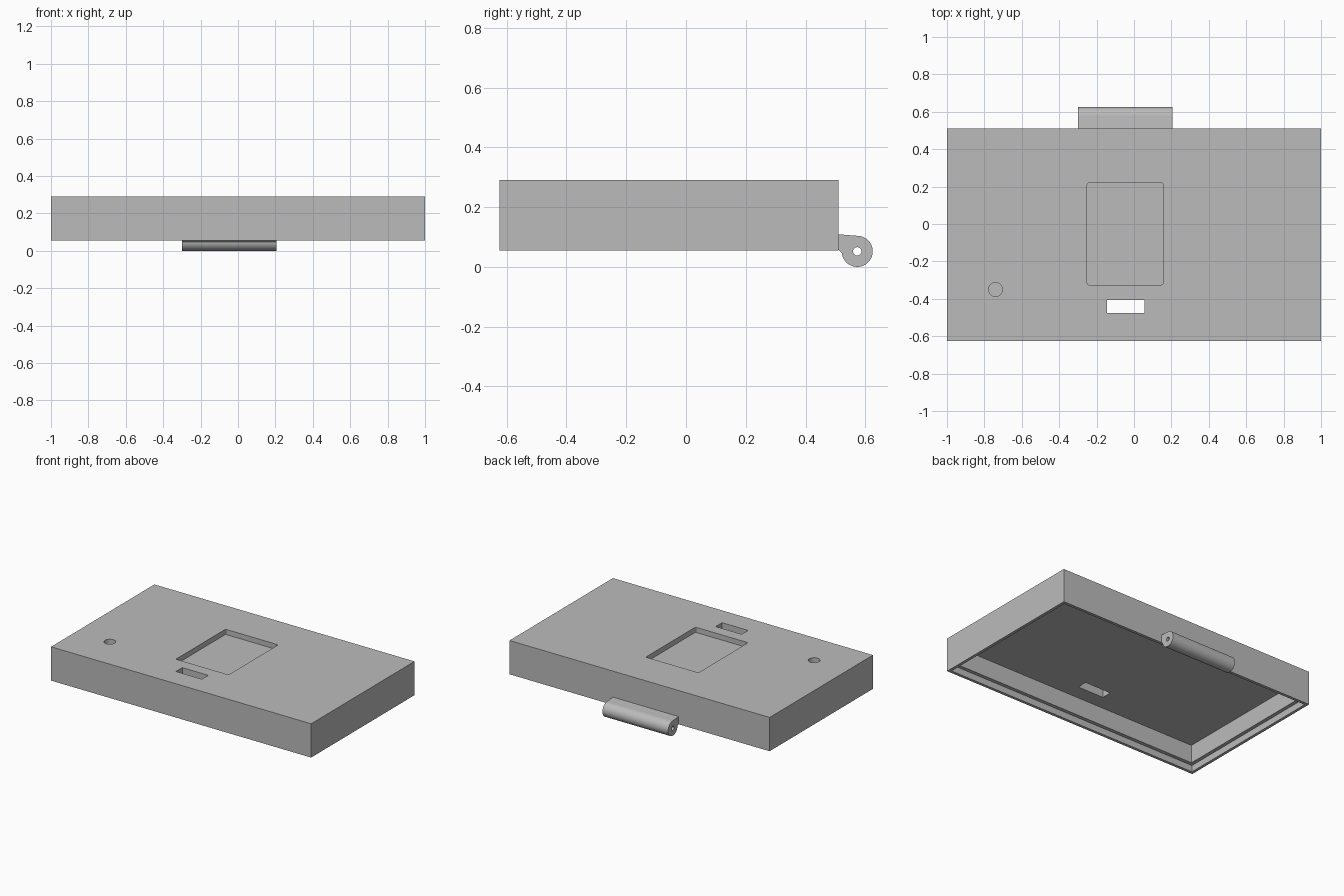
import bpy, bmesh, math
from mathutils import Matrix, Vector

cube = bpy.data.objects.get("Cube")
if cube:
    bpy.data.objects.remove(cube, do_unlink=True)

grey = bpy.data.materials.new("plain grey")
grey.use_nodes = True
colour = (0.5, 0.5, 0.5, 1)
grey.diffuse_color = colour
grey.node_tree.nodes["Principled BSDF"].inputs["Base Color"].default_value = colour


def finish(name, bm):
    bmesh.ops.recalc_face_normals(bm, faces=bm.faces)
    mesh = bpy.data.meshes.new(name)
    bm.to_mesh(mesh)
    bm.free()
    mesh.materials.append(grey)
    obj = bpy.data.objects.new(name, mesh)
    bpy.context.collection.objects.link(obj)
    return obj


def box(name, x, y, z, round_corners=0):
    bm = bmesh.new()
    size = Matrix.Diagonal((x[1] - x[0], y[1] - y[0], z[1] - z[0], 1))
    centre = Vector((sum(x), sum(y), sum(z))) / 2
    bmesh.ops.create_cube(bm, size=1, matrix=Matrix.Translation(centre) @ size)
    if round_corners:
        upright = [e for e in bm.edges
                   if abs(e.verts[0].co.z - e.verts[1].co.z) > 0.001]
        bmesh.ops.bevel(bm, geom=upright, offset=round_corners, segments=3,
                        profile=0.5, affect='EDGES')
    return finish(name, bm)


def cylinder(name, centre, radius, depth, turn=None):
    bm = bmesh.new()
    place = Matrix.Translation(centre) @ (turn or Matrix())
    bmesh.ops.create_cone(bm, cap_ends=True, segments=48, radius1=radius,
                          radius2=radius, depth=depth, matrix=place)
    return finish(name, bm)


def select(obj):
    bpy.ops.object.select_all(action='DESELECT')
    obj.select_set(True)
    bpy.context.view_layer.objects.active = obj


def cut(obj, cutter):
    cutter.hide_render = True
    mod = obj.modifiers.new("cut", 'BOOLEAN')
    mod.operation = 'DIFFERENCE'
    mod.solver = 'EXACT'
    mod.object = cutter
    select(obj)
    bpy.ops.object.modifier_apply(modifier=mod.name)
    bpy.data.objects.remove(cutter, do_unlink=True)


def smooth(obj):
    select(obj)
    bpy.ops.object.shade_smooth_by_angle(angle=math.radians(30))


# Hollow lid shell, open underneath, with a stepped rim
FRONT, BACK, BOTTOM, TOP = -0.625, 0.51, 0.055, 0.29
lid = box("lid_shell", (-1, 1), (FRONT, BACK), (BOTTOM, TOP))
for wall, height in ((0.02, 0.045), (0.045, 0.17)):
    cut(lid, box("cavity", (wall - 1, 1 - wall), (FRONT + wall, BACK - wall),
                 (-0.1, BOTTOM + height)))

# Shallow pocket, through slot and blind round recess in the top
cut(lid, box("pocket", (-0.25, 0.155), (-0.325, 0.22), (TOP - 0.036, 0.4), 0.008))
cut(lid, box("slot", (-0.145, 0.055), (-0.475, -0.405), (0.1, 0.4)))
cut(lid, cylinder("recess", (-0.74, -0.35, TOP + 0.02), 0.037, 0.11))
smooth(lid)

# Hinge knuckle: barrel with a tangent arm, extruded along x
LEFT, RIGHT = -0.3, 0.205
cy, cz, r = 0.573, 0.052, 0.052
profile = [(BACK, 0.057), (BACK, 0.109)]
steps = 36
for i in range(steps + 1):
    a = math.radians(90 - 264 * i / steps)
    profile.append((cy + r * math.cos(a), cz + r * math.sin(a)))
bm = bmesh.new()
face = bm.faces.new([bm.verts.new((LEFT, y, z)) for y, z in profile])
side = bmesh.ops.extrude_face_region(bm, geom=[face])
moved = [v for v in side["geom"] if isinstance(v, bmesh.types.BMVert)]
bmesh.ops.translate(bm, verts=moved, vec=(RIGHT - LEFT, 0, 0))
hinge = finish("hinge_knuckle", bm)
cut(hinge, cylinder("pin_hole", ((LEFT + RIGHT) / 2, cy, cz), 0.014, 0.8,
                    Matrix.Rotation(math.pi / 2, 4, 'Y')))
smooth(hinge)
